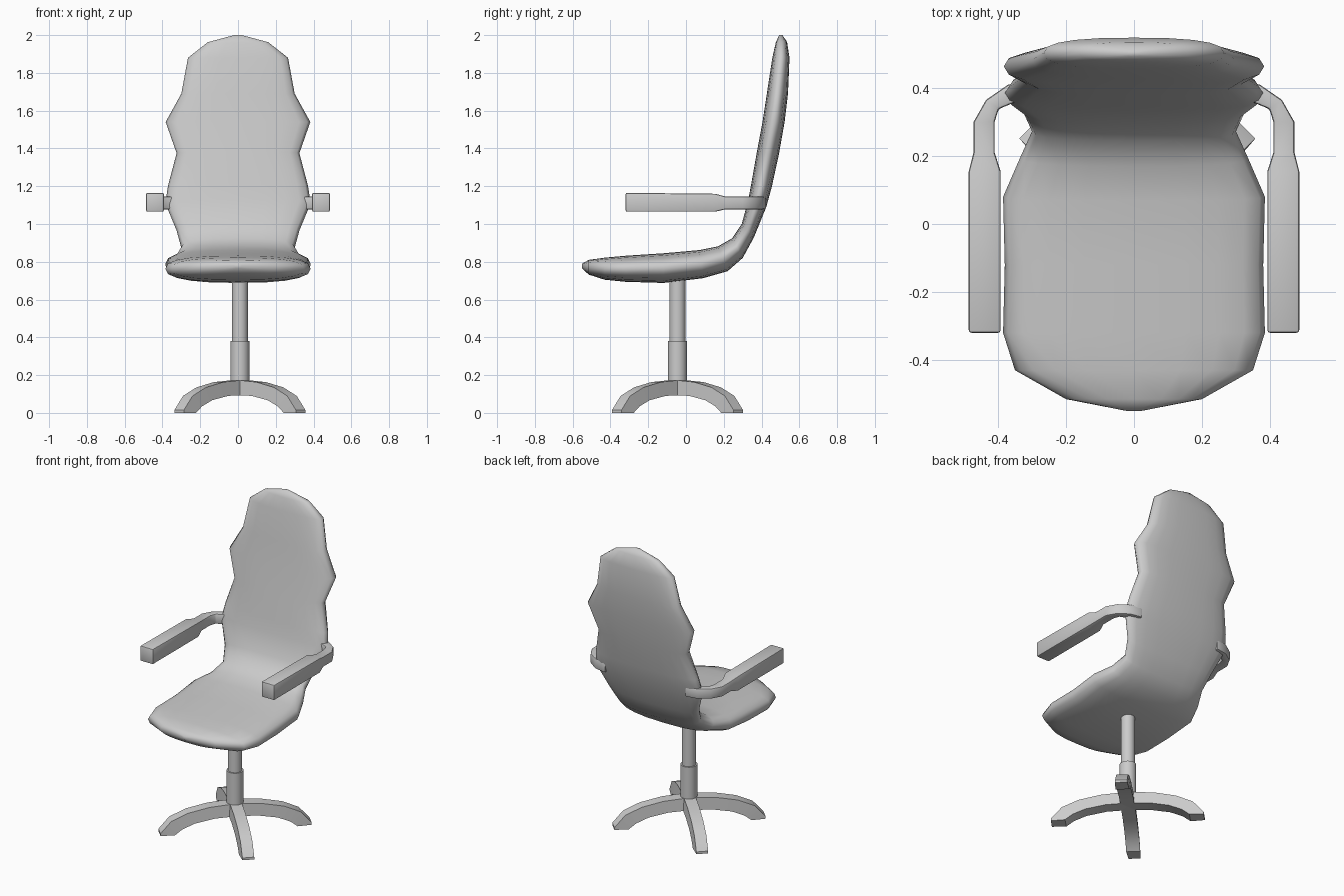
import bpy, bmesh, math
from mathutils import Vector

if "Cube" in bpy.data.objects:
    bpy.data.objects.remove(bpy.data.objects["Cube"])

grey = bpy.data.materials.new("plain_grey")
grey.use_nodes = True
GREY = (0.6, 0.6, 0.6, 1)
grey.diffuse_color = GREY
grey.node_tree.nodes["Principled BSDF"].inputs["Base Color"].default_value = GREY


def loft(name, rings, angle, bevel=0):
    """Skin a list of equal-sized point rings and cap both ends."""
    bm = bmesh.new()
    rows = [[bm.verts.new(p) for p in ring] for ring in rings]
    n = len(rows[0])
    for a, b in zip(rows, rows[1:]):
        for i in range(n):
            j = (i + 1) % n
            bm.faces.new((a[i], a[j], b[j], b[i]))
    bm.faces.new(rows[0][::-1])
    bm.faces.new(rows[-1])
    bmesh.ops.recalc_face_normals(bm, faces=bm.faces)
    if bevel:
        sharp = [e for e in bm.edges if e.calc_face_angle(0) > math.radians(40)]
        bmesh.ops.bevel(bm, geom=sharp, offset=bevel, segments=2, profile=0.5, affect='EDGES')
    mesh = bpy.data.meshes.new(name)
    bm.to_mesh(mesh)
    bm.free()
    obj = bpy.data.objects.new(name, mesh)
    bpy.context.collection.objects.link(obj)
    mesh.materials.append(grey)
    bpy.ops.object.select_all(action='DESELECT')
    obj.select_set(True)
    bpy.context.view_layer.objects.active = obj
    bpy.ops.object.shade_smooth_by_angle(angle=math.radians(angle))
    return obj


# Seat shell: stations of (inner y, inner z, outer y, outer z, half width)
stations = [
    (-.55, .79, -.55, .765, .02), (-.515, .81, -.515, .732, .2),
    (-.43, .822, -.43, .705, .35), (-.32, .832, -.32, .694, .385),
    (-.12, .845, -.12, .688, .38), (.07, .862, .09, .713, .385),
    (.17, .882, .22, .75, .335), (.245, .925, .3, .82, .3),
    (.295, 1.0, .36, .93, .325), (.33, 1.13, .425, 1.09, .385),
    (.345, 1.21, .455, 1.2, .37), (.375, 1.38, .492, 1.37, .325),
    (.405, 1.54, .522, 1.54, .383), (.428, 1.69, .54, 1.69, .3),
    (.457, 1.88, .548, 1.88, .265), (.475, 1.96, .535, 1.965, .16),
    (.493, 2.0, .51, 2.0, .02),
]


def power(v, e):
    return math.copysign(abs(v) ** e, v)


shell = []
for iy, iz, oy, oz, hw in stations:
    mid = Vector((0, (iy + oy) / 2, (iz + oz) / 2))
    half = Vector((0, (iy - oy) / 2, (iz - oz) / 2))
    ring = []
    for k in range(20):
        t = math.tau * k / 20
        ring.append(mid + Vector((hw * power(math.cos(t), .8), 0, 0)) + half * power(math.sin(t), .75))
    shell.append(ring)
loft("seat_shell", shell, 80)

# Armrests: pad, narrow neck, then bracket curving in to the backrest
arm_path = [  # outer x, outer y, inner x, inner y, bottom z, top z
    (.486, -.32, .392, -.32, 1.065, 1.165), (.486, .155, .392, .155, 1.065, 1.16),
    (.472, .21, .41, .21, 1.078, 1.145), (.472, .3, .41, .3, 1.078, 1.145),
    (.435, .365, .398, .338, 1.078, 1.145), (.37, .41, .35, .358, 1.078, 1.145),
    (.29, .425, .29, .372, 1.078, 1.145),
]
for side, label in ((1, "left"), (-1, "right")):
    rings = [[(side * ox, oy, lo), (side * ix, iy, lo), (side * ix, iy, hi), (side * ox, oy, hi)]
             for ox, oy, ix, iy, lo, hi in arm_path]
    loft(label + "_armrest", rings, 35, 0.008)

# Centre column in two diameters
CX, CY = .01, -.045


def tube(name, radius, low, high):
    circle = [(CX + radius * math.cos(math.tau * k / 24), CY + radius * math.sin(math.tau * k / 24))
              for k in range(24)]
    loft(name, [[(x, y, z) for x, y in circle] for z in (low, high)], 35)


tube("upper_column", .042, .3, .74)
tube("lower_column", .05, .12, .38)

# Four arched legs on the diagonals
leg_path = [  # top reach, top z, bottom reach, bottom z
    (0, .175, 0, .095), (.16, .163, .13, .09), (.29, .135, .25, .067),
    (.39, .09, .325, .035), (.455, .015, .365, .004), (.455, 0, .37, 0),
]
for n in range(4):
    turn = math.radians(45 + 90 * n)
    along = Vector((math.cos(turn), math.sin(turn), 0))
    across = Vector((-along.y, along.x, 0)) * .042
    hub = Vector((CX, CY, 0))
    rings = []
    for tr, tz, br, bz in leg_path:
        top = hub + along * tr + Vector((0, 0, tz))
        low = hub + along * br + Vector((0, 0, bz))
        rings.append([top + across * .85, top - across * .85, low - across, low + across])
    loft("base_leg_%d" % (n + 1), rings, 35)
